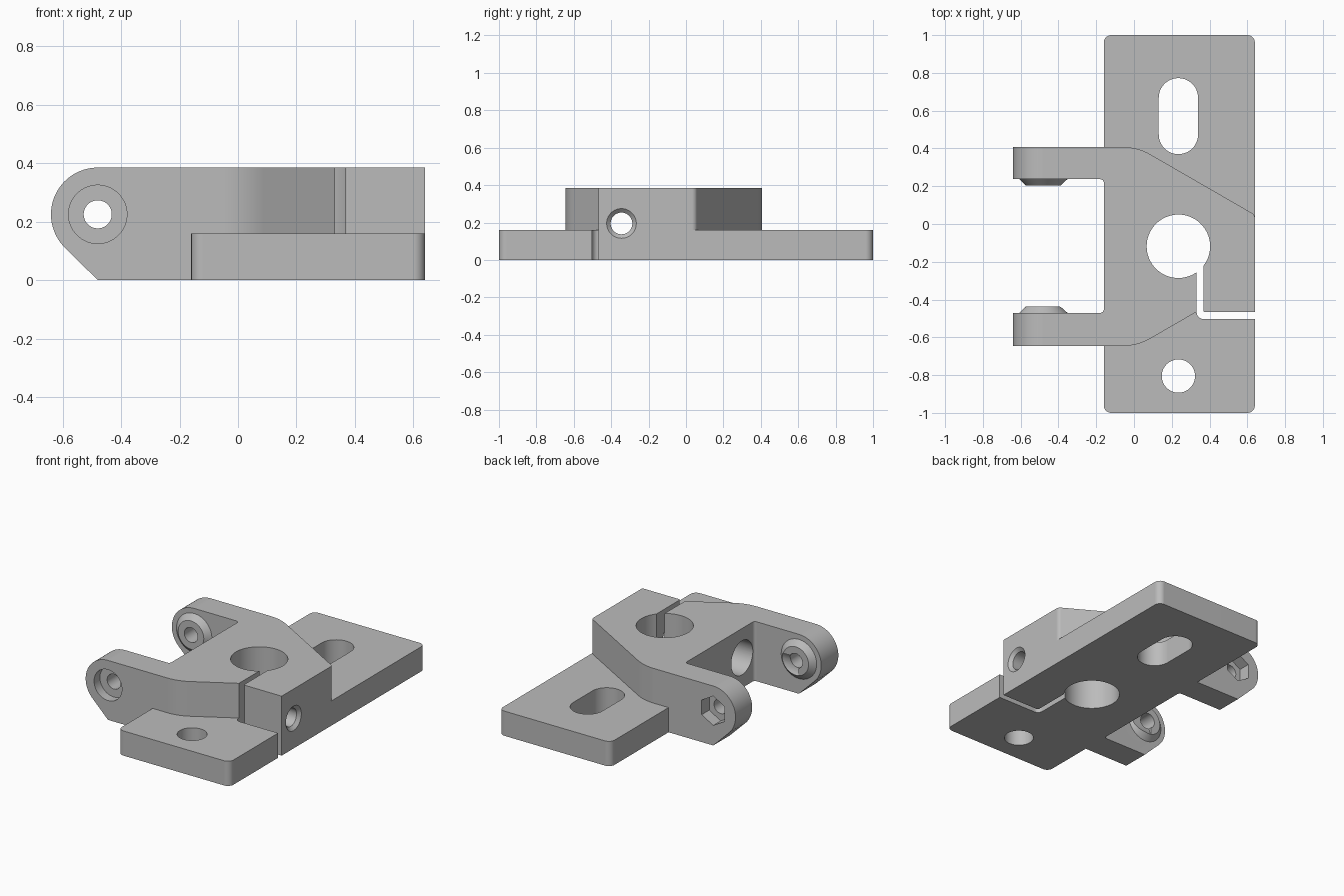
import bpy, bmesh, math
from mathutils import Vector, Matrix

if "Cube" in bpy.data.objects:
    bpy.data.objects.remove(bpy.data.objects["Cube"], do_unlink=True)

grey = bpy.data.materials.new("plain grey")
grey.use_nodes = True
grey.diffuse_color = (0.5, 0.5, 0.5, 1)
grey.node_tree.nodes["Principled BSDF"].inputs["Base Color"].default_value = (0.5, 0.5, 0.5, 1)


def finish(bm, name):
    bmesh.ops.recalc_face_normals(bm, faces=bm.faces)
    mesh = bpy.data.meshes.new(name)
    bm.to_mesh(mesh)
    bm.free()
    mesh.materials.append(grey)
    ob = bpy.data.objects.new(name, mesh)
    bpy.context.collection.objects.link(ob)
    return ob


def rounded(corners, steps=12):
    """Outline from (x, y, fillet radius) corners."""
    out = []
    n = len(corners)
    for i, (x, y, r) in enumerate(corners):
        p = Vector((x, y))
        if r == 0:
            out.append(p)
            continue
        a = (Vector(corners[i - 1][:2]) - p).normalized()
        b = (Vector(corners[(i + 1) % n][:2]) - p).normalized()
        half = a.angle(b) / 2
        centre = p + (a + b).normalized() * r / math.sin(half)
        start = p + a * r / math.tan(half) - centre
        end = p + b * r / math.tan(half) - centre
        sweep = start.angle(end)
        for k in range(steps + 1):
            t = k / steps
            out.append(centre + (start * math.sin((1 - t) * sweep)
                                 + end * math.sin(t * sweep)) / math.sin(sweep))
    return out


def prism(name, outline, low, high, axis="z"):
    """Extrude an outline along z, or an (x, z) outline along y."""
    def place(p, h):
        return (p[0], p[1], h) if axis == "z" else (p[0], h, p[1])
    bm = bmesh.new()
    face = bm.faces.new([bm.verts.new(place(p, low)) for p in outline])
    ext = bmesh.ops.extrude_face_region(bm, geom=[face])
    move = Vector(place((0, 0), high - low))
    bmesh.ops.translate(bm, vec=move,
                        verts=[v for v in ext["geom"] if isinstance(v, bmesh.types.BMVert)])
    return finish(bm, name)


def cone(name, start, end, r1, r2=None, sides=64):
    """Cylinder or frustum from start to end."""
    start, end = Vector(start), Vector(end)
    d = end - start
    turn = d.to_track_quat("Z", "Y").to_matrix().to_4x4()
    bm = bmesh.new()
    bmesh.ops.create_cone(bm, cap_ends=True, segments=sides, radius1=r1,
                          radius2=r1 if r2 is None else r2, depth=d.length,
                          matrix=Matrix.Translation((start + end) / 2) @ turn)
    return finish(bm, name)


def combine(target, tool, how):
    mod = target.modifiers.new(how, "BOOLEAN")
    mod.operation, mod.solver, mod.object = how, "EXACT", tool
    bpy.context.view_layer.objects.active = target
    bpy.ops.object.modifier_apply(modifier=mod.name)
    bpy.data.objects.remove(tool, do_unlink=True)


TOP, PLATE = 0.385, 0.16
LEFT, RIGHT = -0.16, 0.64
HX, HY = 0.235, -0.118          # main bore
PX, PZ, PR = -0.48, 0.225, 0.16  # pivot
CY, CZ = -0.345, 0.195          # clamp screw

# Clevis body seen from above: two arms and a tapering clamp block
bracket = prism("clamp_bracket", rounded([
    (-0.8, 0.407, 0), (-0.8, 0.237, 0), (LEFT, 0.237, 0.018),
    (LEFT, -0.47, 0.018), (-0.8, -0.47, 0), (-0.8, -0.645, 0),
    (0.02, -0.645, 0.28), (0.335, -0.463, 0), (0.345, -0.49, 0),
    (RIGHT, -0.49, 0), (RIGHT, 0.049, 0.03), (0.02, 0.407, 0.28)]), -0.1, 0.5)

# Side profile rounds the arm ends and chamfers their undersides
profile = [(0.8, 0), (0.8, TOP)]
for k in range(33):
    a = math.radians(90 + 135 * k / 32)
    profile.append((PX + PR * math.cos(a), PZ + PR * math.sin(a)))
profile.append((PX, 0))
combine(bracket, prism("side_profile", profile, -1.2, 1.2, "y"), "INTERSECT")

# Base plate
combine(bracket, prism("base_plate", rounded([
    (LEFT, -1, 0.04), (RIGHT, -1, 0.04), (RIGHT, 1, 0.04), (LEFT, 1, 0.04)]),
    0, PLATE), "UNION")

# Tapered bosses on the inner faces of the arms
for face, way in ((0.237, -1), (-0.47, 1)):
    combine(bracket, cone("boss", (PX, face, PZ), (PX, face + way * 0.033, PZ),
                          0.127, 0.092), "UNION")

# Openings
slot = rounded([(HX - 0.104, 0.37, 0.1035), (HX + 0.104, 0.37, 0.1035),
                (HX + 0.104, 0.772, 0.1035), (HX - 0.104, 0.772, 0.1035)], 24)
slit = rounded([(0.332, HY, 0), (0.332, -0.503, 0.035), (0.8, -0.503, 0),
                (0.8, -0.467, 0), (0.367, -0.467, 0.01), (0.367, HY, 0)])
cutters = [
    prism("slot_cut", slot, -0.2, 0.6),
    prism("slit_cut", slit, -0.2, 0.6),
    cone("bore_cut", (HX, HY, -0.2), (HX, HY, 0.6), 0.168),
    cone("bolt_cut", (HX, -0.805, -0.2), (HX, -0.805, 0.6), 0.088),
    cone("pivot_cut", (PX, -0.9, PZ), (PX, 0.9, PZ), 0.048),
    cone("pivot_head_cut", (PX, -0.8, PZ), (PX, -0.585, PZ), 0.1),
    cone("screw_cut", (-0.9, CY, CZ), (0.9, CY, CZ), 0.058),
    cone("screw_head_cut", (-0.5, CY, CZ), (0.0, CY, CZ), 0.11),
    cone("screw_chamfer_cut", (RIGHT + 0.01, CY, CZ), (RIGHT - 0.02, CY, CZ), 0.09, 0.058),
]
# Hexagonal nut pocket, point upward
hexagon = [(PX + 0.095 * math.sin(k * math.pi / 3), PZ + 0.095 * math.cos(k * math.pi / 3))
           for k in range(6)]
cutters.append(prism("nut_cut", hexagon, 0.33, 0.6, "y"))
for tool in cutters:
    combine(bracket, tool, "DIFFERENCE")

# Smooth curved walls, crisp edges
for ob in bpy.context.selected_objects:
    ob.select_set(False)
bracket.select_set(True)
bpy.context.view_layer.objects.active = bracket
bpy.ops.object.shade_smooth_by_angle(angle=math.radians(25))
weighted = bracket.modifiers.new("even_shading", "WEIGHTED_NORMAL")
weighted.keep_sharp = True
